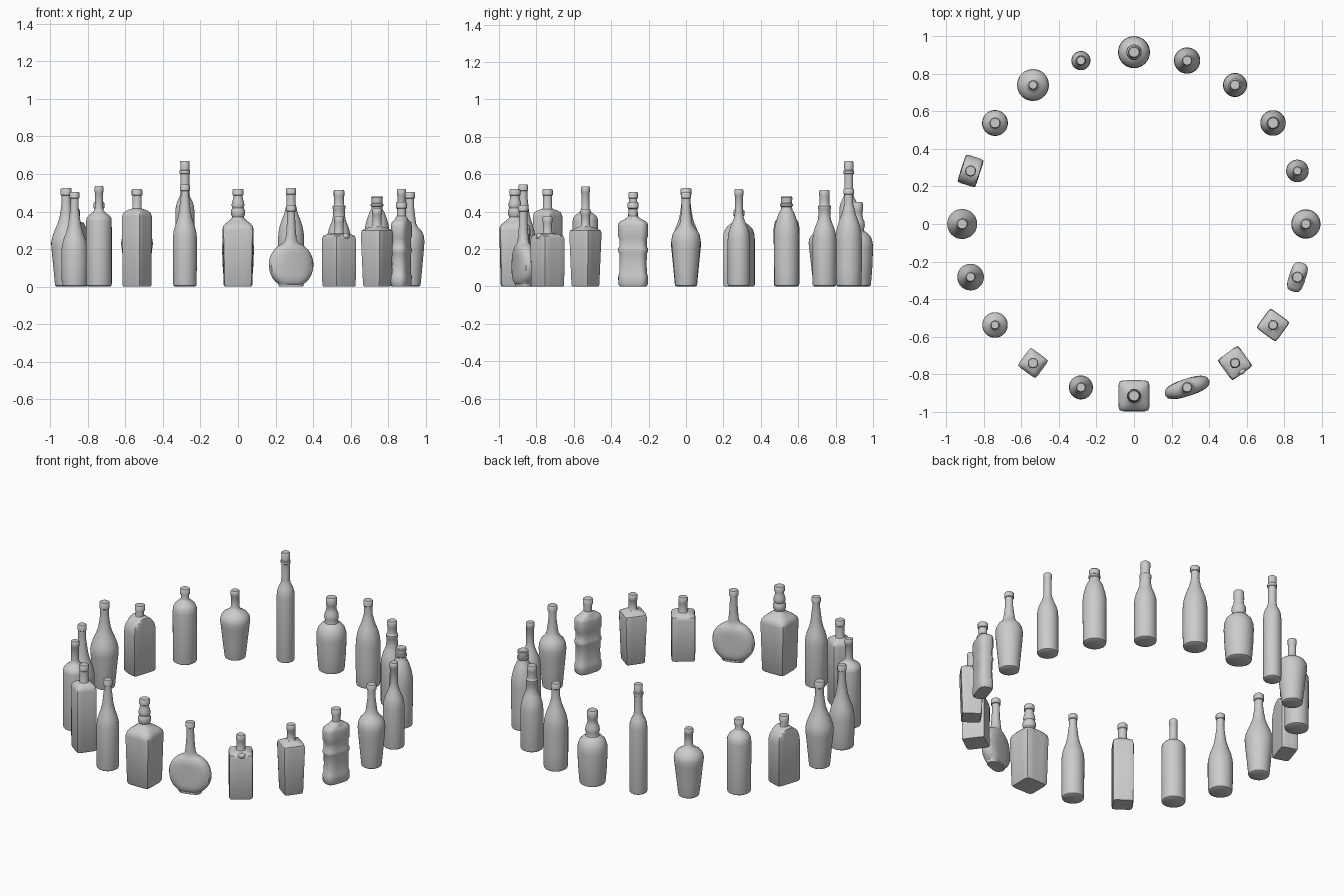
import bpy, bmesh, math

RING = 0.915   # radius of the circle the bottles stand on
SEG = 32


def section(hx, hy, n):
    """Superellipse outline: n=2 is round, large n is square."""
    pts = []
    for i in range(SEG):
        a = 2 * math.pi * i / SEG
        c, s = math.cos(a), math.sin(a)
        r = ((abs(c) / hx) ** n + (abs(s) / hy) ** n) ** (-1 / n)
        pts.append((r * c, r * s))
    return pts


def place(ob, step):
    a = math.radians(18 * step)
    ob.location = (RING * math.cos(a), RING * math.sin(a), 0)
    ob.rotation_euler = (0, 0, a)


def bottle(name, step, rows):
    """Loft sections (z, half depth, half width, exponent) at ring place 'step'."""
    bm = bmesh.new()
    rings = [[bm.verts.new((x, y, z)) for x, y in section(hx, hy, n)]
             for z, hx, hy, n in rows]
    for lo, hi in zip(rings, rings[1:]):
        for i in range(SEG):
            j = (i + 1) % SEG
            bm.faces.new((lo[i], lo[j], hi[j], hi[i]))
    bm.faces.new(rings[0][::-1])
    bm.faces.new(rings[-1])
    me = bpy.data.meshes.new(name)
    bm.to_mesh(me)
    bm.free()
    ob = bpy.data.objects.new(name, me)
    bpy.context.collection.objects.link(ob)
    place(ob, step)
    bpy.ops.object.select_all(action='DESELECT')
    ob.select_set(True)
    bpy.context.view_layer.objects.active = ob
    bpy.ops.object.shade_smooth_by_angle(angle=math.radians(40))
    return ob


def turned(profile):
    return [(z, r, r, 2) for r, z in profile]


def neck(r, z0, z1, lip=0.004, lip_h=0.035):
    """Plain neck with a slightly thicker lip."""
    return turned([(r, z0), (r, z1 - lip_h), (r + lip, z1 - lip_h + .003),
                   (r + lip, z1 - .005), (r + lip - .004, z1)])


def foot(r):
    return [(r - .01, 0), (r - .002, .005), (r, .014)]


# ---- round bottles: (name, place, profile of (radius, z), neck) ----
bottle("tapered_bottle", 0, turned(foot(.058) + [
    (.066, .10), (.075, .20), (.078, .24), (.075, .27), (.064, .295), (.045, .315),
    (.034, .335), (.029, .37)]) + neck(.023, .42, .505))
bottle("slim_bottle", 1, turned(foot(.06) + [
    (.06, .25), (.057, .28), (.049, .31), (.036, .34), (.027, .365)]) + neck(.022, .39, .52, .002))
bottle("collared_bottle", 2, turned(foot(.066) + [
    (.066, .10), (.068, .27), (.066, .30), (.060, .335), (.050, .37), (.040, .395),
    (.031, .41), (.029, .425), (.034, .43), (.034, .44), (.029, .445), (.031, .475), (.027, .48)]))
bottle("stopper_bottle", 3, turned(foot(.064) + [
    (.064, .25), (.061, .28), (.053, .31), (.043, .335), (.034, .36), (.031, .41),
    (.034, .415), (.034, .43), (.028, .435)]) + neck(.027, .44, .515, .001))
bottle("sloped_bottle", 4, turned(foot(.068) + [
    (.07, .10), (.07, .25), (.067, .29), (.060, .325), (.048, .36), (.036, .39),
    (.029, .42)]) + neck(.024, .44, .525, .003))
bottle("bulb_neck_bottle", 5, turned(foot(.074) + [
    (.081, .10), (.085, .20), (.083, .235), (.073, .265), (.055, .285), (.039, .295),
    (.036, .305), (.041, .325), (.040, .345), (.031, .365), (.027, .395), (.031, .402),
    (.030, .445), (.026, .45)]))
bottle("tall_thin_bottle", 6, turned(foot(.051) + [
    (.051, .40), (.048, .43), (.040, .455), (.029, .475), (.024, .50), (.024, .60),
    (.028, .603), (.028, .618), (.024, .622), (.025, .665), (.021, .67)]))
bottle("wide_shoulder_bottle", 7, turned(foot(.060) + [
    (.070, .10), (.081, .20), (.085, .23), (.081, .255), (.067, .275), (.044, .29),
    (.030, .30)]) + neck(.023, .315, .415, .002))
bottle("round_shoulder_bottle", 8, turned(foot(.068) + [
    (.069, .31), (.066, .335), (.056, .355), (.039, .37), (.027, .38)]) + neck(.023, .39, .45, .006))
bottle("long_neck_bottle", 10, turned(foot(.060) + [
    (.070, .12), (.079, .21), (.080, .235), (.074, .265), (.061, .30), (.046, .335),
    (.035, .37), (.029, .41)]) + neck(.024, .45, .525, .005, .04))
bottle("sloping_wine_bottle", 11, turned(foot(.068) + [
    (.071, .10), (.071, .19), (.067, .22), (.058, .255), (.045, .29), (.035, .325),
    (.028, .37)]) + neck(.022, .42, .505, .004))
bottle("straight_bottle", 12, turned(foot(.068) + [
    (.068, .35), (.065, .367), (.052, .382), (.034, .395), (.025, .405)]) + neck(.022, .42, .535, .002))
bottle("high_shoulder_bottle", 14, turned(foot(.063) + [
    (.064, .26), (.061, .29), (.052, .325), (.040, .36), (.031, .40), (.026, .45)])
    + neck(.022, .48, .545, .004))

# ---- square bottles ----
bottle("tall_square_bottle", 13, [(0, .055, .055, 12), (.008, .059, .059, 12),
    (.375, .060, .060, 12), (.395, .055, .055, 9), (.408, .040, .040, 5),
    (.415, .027, .027, 2)] + neck(.025, .42, .52, .003))
bottle("ringed_square_bottle", 15, [(0, .070, .070, 9), (.01, .076, .076, 9),
    (.30, .083, .083, 9), (.32, .080, .080, 7), (.335, .068, .068, 5), (.352, .046, .046, 3)]
    + turned([(.033, .365), (.031, .372), (.037, .385), (.037, .405), (.030, .42), (.034, .43),
              (.033, .445), (.027, .465)]) + neck(.025, .475, .52, .005))
bump = bottle("squat_square_bottle", 17, [(0, .063, .063, 14), (.008, .067, .067, 14),
    (.255, .068, .068, 14), (.27, .064, .064, 10), (.28, .050, .050, 5),
    (.284, .027, .027, 2)] + neck(.025, .288, .375, .001))
bottle("flared_square_bottle", 18, [(0, .052, .052, 14), (.008, .056, .056, 14),
    (.285, .065, .065, 14), (.30, .062, .062, 10), (.312, .045, .045, 4),
    (.32, .027, .027, 2)] + neck(.024, .325, .415, .002))

# small seal on the shoulder of the squat bottle
bpy.ops.mesh.primitive_uv_sphere_add(segments=16, ring_count=8, radius=.022)
seal = bpy.context.object
seal.name = "shoulder_seal"
seal.scale = (.7, 1, .8)
seal.location = (.575, -.785, .268)
seal.rotation_euler = (0, 0, math.radians(-54))
bpy.ops.object.shade_smooth()

# ---- arched bottle: flat slab with a half-round top ----
rows = [(0, .048, .072, 14), (.008, .051, .078, 14), (.255, .051, .078, 14)]
for i in range(1, 9):
    t = math.radians(9 * i)
    rows.append((.255 + .09 * math.sin(t), .051 - .003 * i / 8, .078 * math.cos(t), 14 - i))
bottle("arched_bottle", 9, rows + neck(.024, .345, .41, .005))

# ---- round flask: flattened disc on a small foot ----
rows = [(0, .034, .064, 3), (.012, .034, .068, 3)]
for i in range(13):
    t = math.radians(-57 + 127 * i / 12)
    c = math.cos(t)
    rows.append((.117 + .122 * math.sin(t), .020 + .026 * min(1, 1.25 * c), .125 * c, 3 - i / 12))
bottle("round_flask", 16, rows + turned([(.030, .25), (.026, .29), (.023, .33)])
       + neck(.022, .36, .435, .005))

# ---- ribbed flat bottle: oval body with grip waists ----
rows = [(0, .038, .070, 3.5), (.01, .043, .078, 3.5)]
for z, k in [(.055, 1), (.068, .92), (.12, .90), (.175, .92), (.187, 1), (.20, 1), (.212, .92),
             (.255, .92), (.268, 1), (.325, 1), (.34, .95), (.352, .75)]:
    rows.append((z, .044 * k, .080 * k, 3.5))
bottle("ribbed_flat_bottle", 19, rows + [(.365, .033, .036, 2)] + neck(.024, .375, .45, .005))
